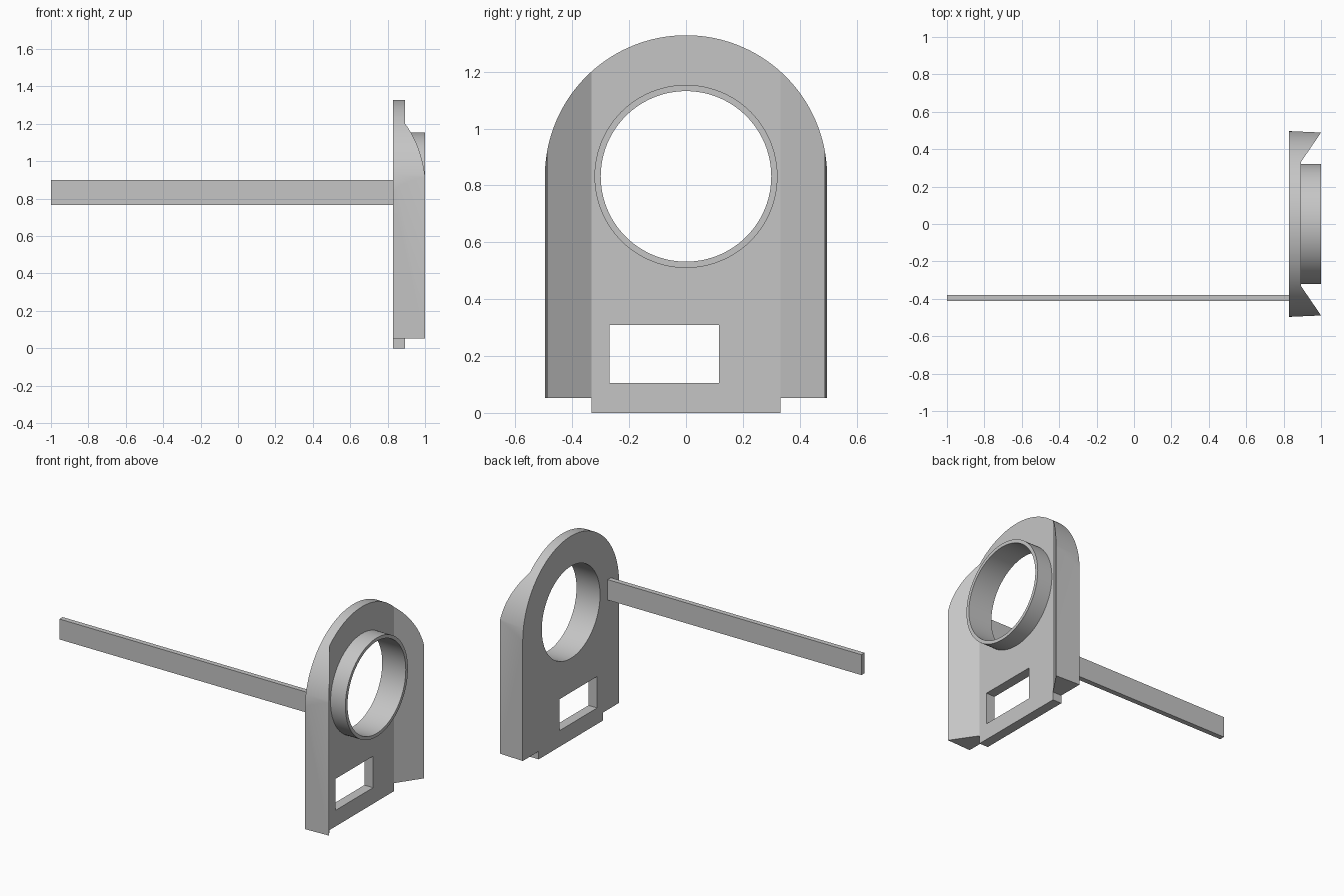
import bpy, bmesh
from math import sin, cos, pi, radians
from mathutils import Vector

cube = bpy.data.objects.get("Cube")
if cube:
    bpy.data.objects.remove(cube, do_unlink=True)

BACK, FACE, TIP = 0.83, 0.893, 1.0      # plate depth stations along x
HALF, FLAT, STEP = 0.4965, 0.332, 0.052  # arch half width, flat centre, foot step
EYE = 0.832                              # height of the round opening
HOLE, RIM = 0.30, 0.322

grey = bpy.data.materials.new("plain grey")
grey.use_nodes = True
colour = (0.56, 0.56, 0.56, 1)
grey.diffuse_color = colour
grey.node_tree.nodes["Principled BSDF"].inputs["Base Color"].default_value = colour


def prism(name, points, offset):
    """Extrude a closed outline along an offset."""
    bm = bmesh.new()
    face = bm.faces.new([bm.verts.new(p) for p in points])
    new = bmesh.ops.extrude_face_region(bm, geom=[face])["geom"]
    verts = [v for v in new if isinstance(v, bmesh.types.BMVert)]
    bmesh.ops.translate(bm, verts=verts, vec=Vector(offset))
    bmesh.ops.recalc_face_normals(bm, faces=bm.faces)
    mesh = bpy.data.meshes.new(name)
    bm.to_mesh(mesh)
    bm.free()
    mesh.materials.append(grey)
    obj = bpy.data.objects.new(name, mesh)
    bpy.context.collection.objects.link(obj)
    return obj


def arc(x, radius, start, end, count):
    return [(x, radius * cos(start + (end - start) * i / count),
             EYE + radius * sin(start + (end - start) * i / count))
            for i in range(count + 1)]


def box_outline(x, y0, y1, z0, z1):
    return [(x, y0, z0), (x, y1, z0), (x, y1, z1), (x, y0, z1)]


def cut(obj, cutter, operation):
    """Apply a boolean and discard the cutter."""
    cutter.hide_render = True
    mod = obj.modifiers.new("cut", "BOOLEAN")
    mod.object, mod.operation, mod.solver = cutter, operation, "EXACT"
    bpy.context.view_layer.objects.active = obj
    bpy.ops.object.modifier_apply(modifier=mod.name)
    bpy.data.objects.remove(cutter, do_unlink=True)


# Plate with angled wings: plan section trimmed by the arched silhouette
side = [(BACK, HALF), (TIP, 0.489), (FACE, FLAT)]
plan = side + [(x, -y) for x, y in reversed(side)]
plate = prism("arched_plate", [(x, y, -0.1) for x, y in plan], (0, 0, 1.6))

foot = [(0.7, -HALF, STEP), (0.7, -FLAT, STEP), (0.7, -FLAT, 0),
        (0.7, FLAT, 0), (0.7, FLAT, STEP), (0.7, HALF, STEP)]
silhouette = prism("silhouette_cutter", foot + arc(0.7, HALF, 0, pi, 96), (0.5, 0, 0))
cut(plate, silhouette, "INTERSECT")

# Round opening and rectangular window
circle = arc(0.7, HOLE, 0, 2 * pi, 96)[:-1]
cut(plate, prism("opening_cutter", circle, (0.5, 0, 0)), "DIFFERENCE")
window = box_outline(0.7, -0.27, 0.116, 0.105, 0.31)
cut(plate, prism("window_cutter", window, (0.5, 0, 0)), "DIFFERENCE")

# Raised collar around the opening
collar = prism("collar", arc(FACE, RIM, 0, 2 * pi, 96)[:-1], (TIP - FACE, 0, 0))
cut(collar, prism("collar_cutter", circle, (0.5, 0, 0)), "DIFFERENCE")

# Long arm reaching back from the plate
arm = prism("arm", box_outline(-1.0, -0.412, -0.379, 0.767, 0.9), (1 + BACK, 0, 0))

for obj in (plate, collar):
    bpy.ops.object.select_all(action="DESELECT")
    obj.select_set(True)
    bpy.context.view_layer.objects.active = obj
    bpy.ops.object.shade_smooth_by_angle(angle=radians(25))
